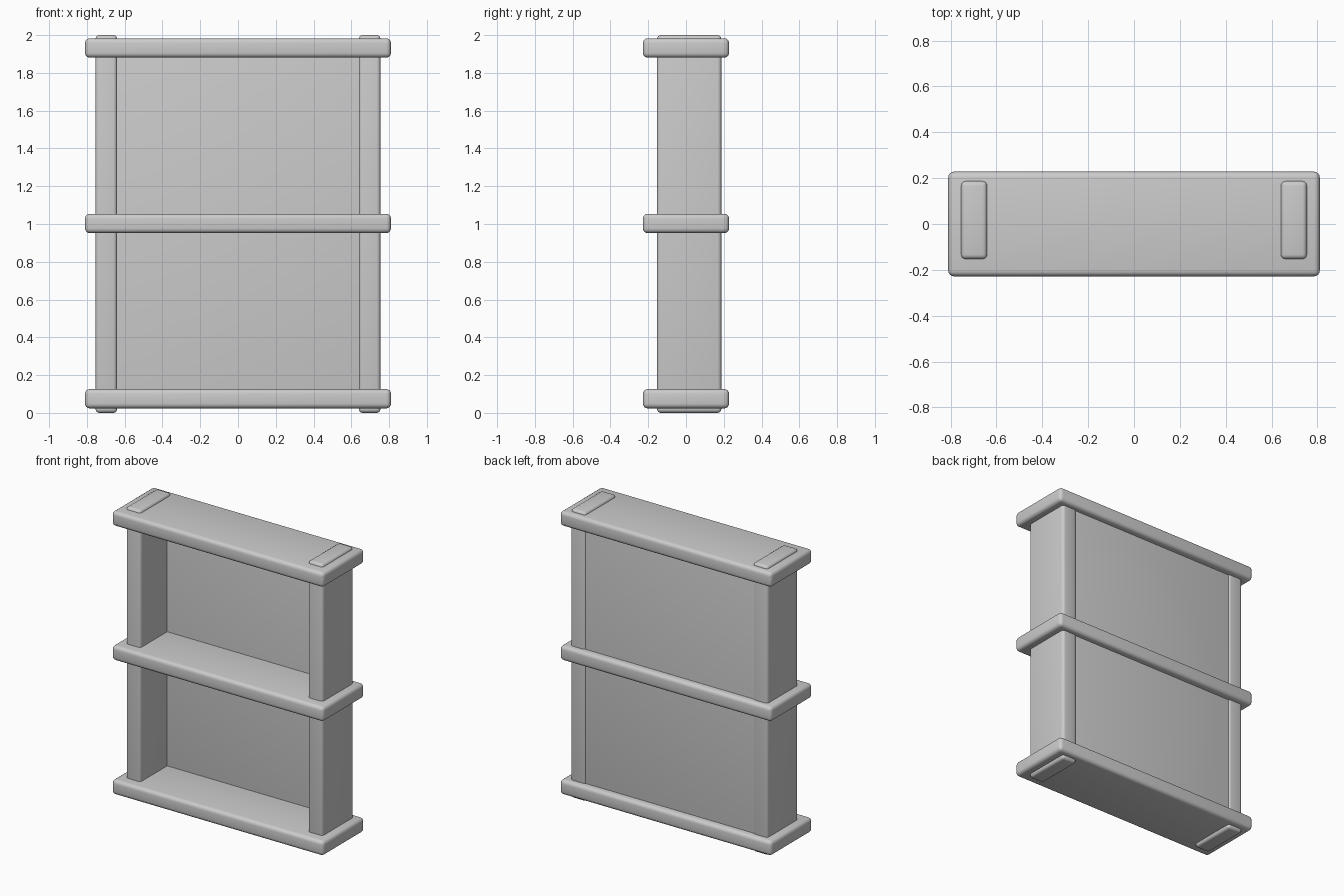
import bpy

cube = bpy.data.objects.get("Cube")
if cube:
    bpy.data.objects.remove(cube, do_unlink=True)

# Single plain grey finish
grey = bpy.data.materials.new("plain grey")
grey.use_nodes = True
colour = (0.6, 0.6, 0.6, 1)
grey.diffuse_color = colour
grey.node_tree.nodes["Principled BSDF"].inputs["Base Color"].default_value = colour


def rounded_board(name, low, high, radius):
    """Box between two corners with softly rounded edges."""
    centre = [(a + b) / 2 for a, b in zip(low, high)]
    bpy.ops.mesh.primitive_cube_add(size=1, location=centre)
    board = bpy.context.object
    board.name = name
    board.scale = [b - a for a, b in zip(low, high)]
    bpy.ops.object.transform_apply(location=False, rotation=False, scale=True)
    bevel = board.modifiers.new("rounded edges", "BEVEL")
    bevel.width = radius
    bevel.segments = 4
    board.data.materials.append(grey)
    bpy.ops.object.shade_smooth()
    return board


# Three overhanging shelves
for name, z in (("bottom_shelf", 0.075), ("middle_shelf", 1.003), ("top_shelf", 1.932)):
    rounded_board(name, (-0.81, -0.228, z - 0.051), (0.81, 0.228, z + 0.051), 0.025)

# Upright sides, poking slightly through the top and bottom shelves
for name, x in (("left_side", 0.697), ("right_side", -0.697)):
    rounded_board(name, (x - 0.057, -0.153, 0), (x + 0.057, 0.187, 2), 0.02)

# Back panel set between the sides
rounded_board("back_panel", (-0.69, 0.14, 0.05), (0.69, 0.18, 1.95), 0.01)
